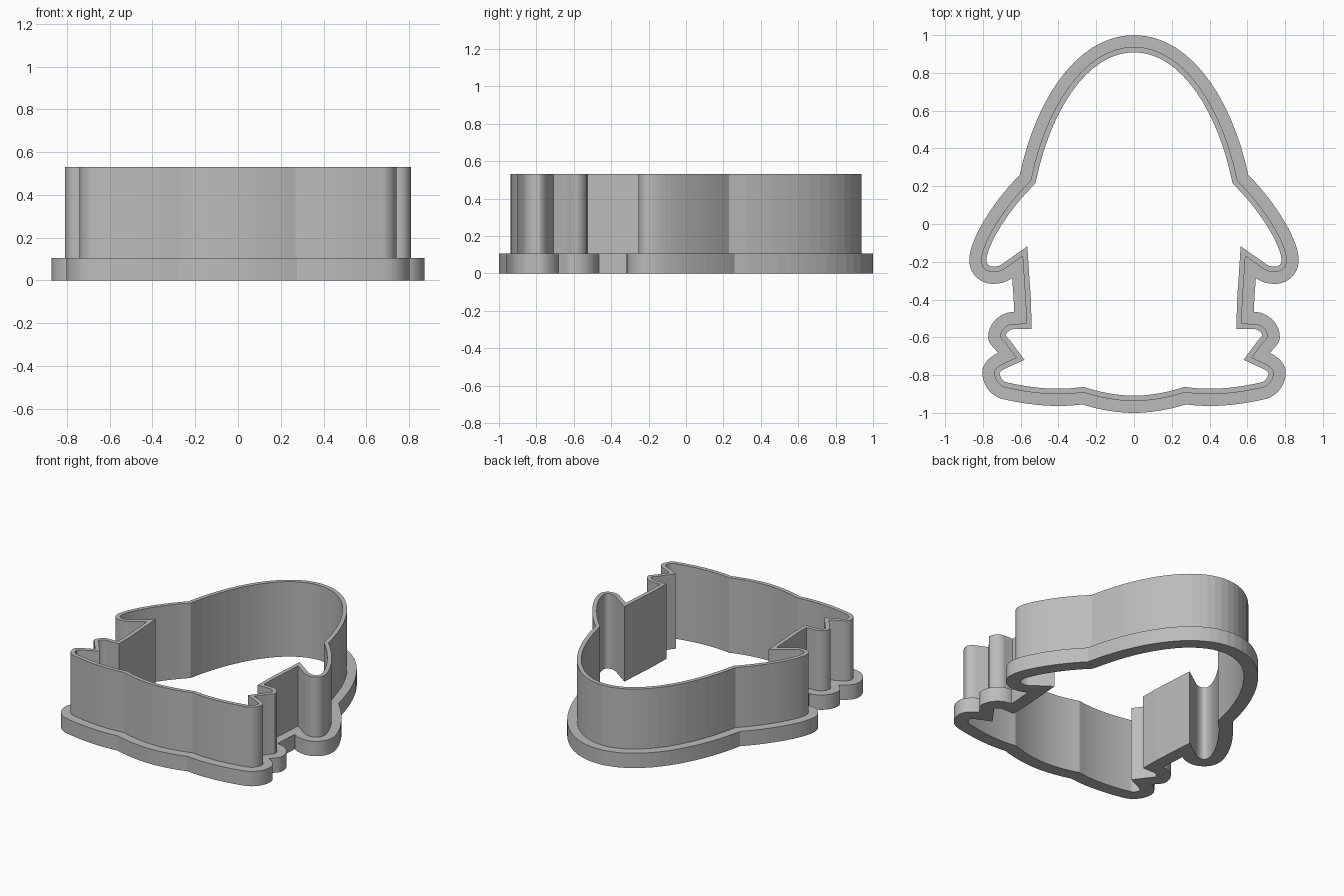
import bpy
import bmesh
from mathutils import Vector
from mathutils.geometry import interpolate_bezier

# Remove the default object
cube = bpy.data.objects.get("Cube")
if cube:
    bpy.data.objects.remove(cube, do_unlink=True)

FLANGE_HEIGHT = 0.105
WALL_HEIGHT = 0.53
WALL_INSET = 0.0625      # outer edge of flange to outside of wall
INNER_INSET = 0.091      # outer edge of flange to inside of wall
STEPS = 16

# Right half of the flange outline, top to bottom: (handle, handle, end)
START = (0, 1)
CURVES = [
    ((0.30, 1), (0.52, 0.66), (0.605, 0.26)),               # tall cap
    ((0.74, 0.125), (0.872, -0.08), (0.872, -0.19)),        # cap brim side
    ((0.872, -0.265), (0.815, -0.317), (0.745, -0.317)),    # brim tip
    ((0.72, -0.317), (0.678, -0.311), (0.645, -0.286)),     # brim underside
    ((0.641, -0.35), (0.635, -0.41), (0.635, -0.466)),      # body side
    ((0.70, -0.463), (0.772, -0.52), (0.772, -0.6)),        # upper lobe
    ((0.772, -0.635), (0.738, -0.657), (0.72, -0.683)),
    ((0.76, -0.70), (0.803, -0.74), (0.803, -0.783)),       # lower lobe
    ((0.803, -0.86), (0.75, -0.92), (0.68, -0.93)),
    ((0.57, -0.955), (0.42, -0.975), (0.275, -0.955)),      # base
    ((0.18, -0.985), (0.08, -1), (0, -1)),
]


def outline():
    """Sample the half outline and mirror it into a closed clockwise loop."""
    half = [Vector(START)]
    for h1, h2, end in CURVES:
        pts = interpolate_bezier(half[-1].to_3d(), Vector(h1).to_3d(),
                                 Vector(h2).to_3d(), Vector(end).to_3d(), STEPS)
        half += [p.to_2d() for p in pts[1:]]
    mirrored = [Vector((-p.x, p.y)) for p in reversed(half[1:-1])]
    return half + mirrored


def inset(loop, distance):
    """Move a clockwise loop inward with mitred corners."""
    result = []
    for i, p in enumerate(loop):
        a = (p - loop[i - 1]).normalized()
        b = (loop[(i + 1) % len(loop)] - p).normalized()
        n1, n2 = Vector((a.y, -a.x)), Vector((b.y, -b.x))
        result.append(p + (n1 + n2) * distance / (1 + n1.dot(n2)))
    return result


# Sweep the stepped cross-section around the outline
outer = outline()
wall = inset(outer, WALL_INSET)
inner = inset(outer, INNER_INSET)
section = [(outer, 0), (outer, FLANGE_HEIGHT), (wall, FLANGE_HEIGHT),
           (wall, WALL_HEIGHT), (inner, WALL_HEIGHT), (inner, 0)]

bm = bmesh.new()
rings = [[bm.verts.new((p.x, p.y, z)) for p in loop] for loop, z in section]
for r, ring in enumerate(rings):
    below = rings[r - 1]
    for i in range(len(ring)):
        bm.faces.new((below[i - 1], below[i], ring[i], ring[i - 1]))
bmesh.ops.recalc_face_normals(bm, faces=bm.faces)
mesh = bpy.data.meshes.new("cutter_frame")
bm.to_mesh(mesh)
bm.free()

# Single grey plastic material
grey = bpy.data.materials.new("grey plastic")
grey.use_nodes = True
colour = (0.5, 0.5, 0.5, 1)
grey.diffuse_color = colour
grey.node_tree.nodes["Principled BSDF"].inputs["Base Color"].default_value = colour
mesh.materials.append(grey)

cutter = bpy.data.objects.new("cutter_frame", mesh)
bpy.context.collection.objects.link(cutter)
